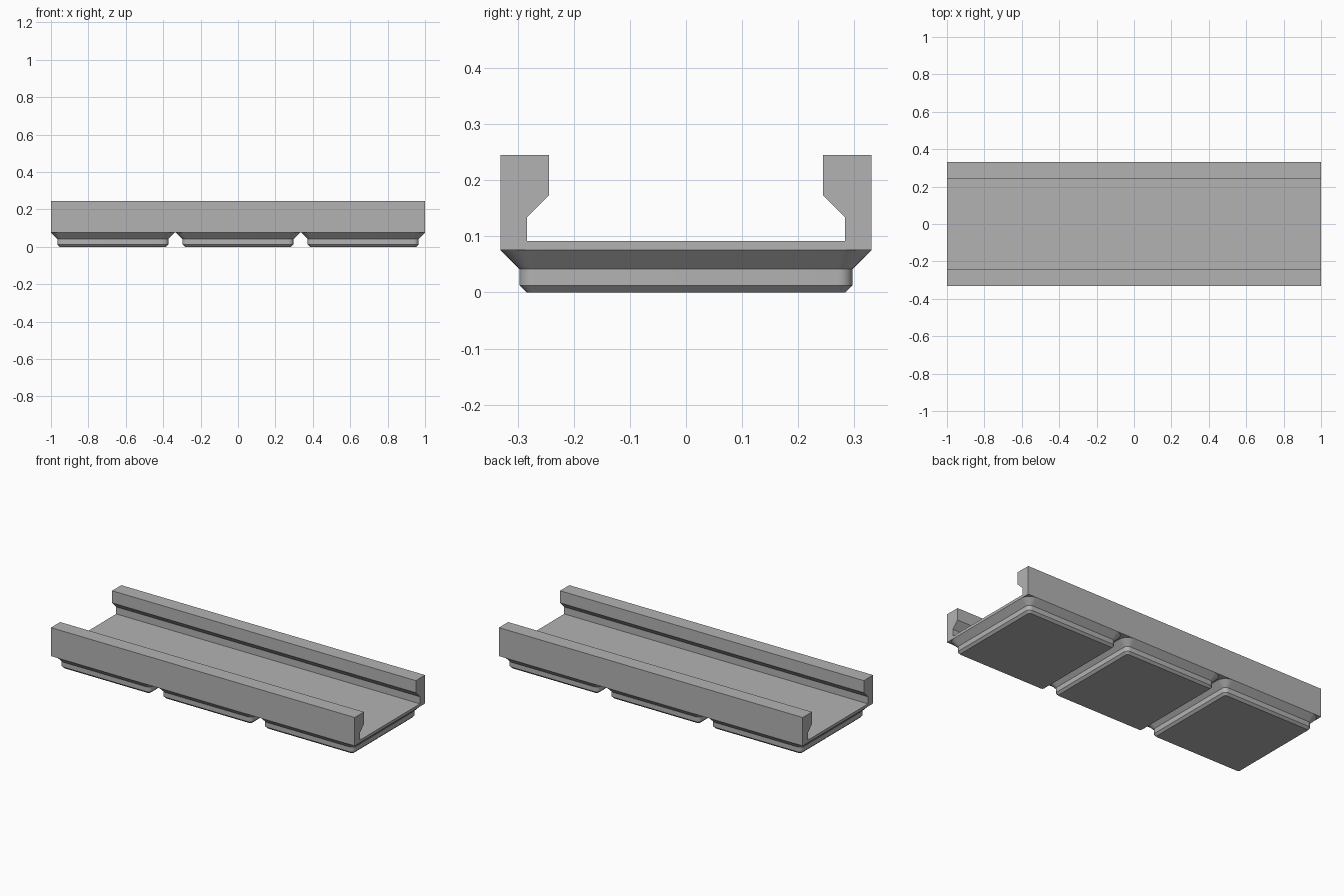
import bpy, bmesh, math

cube = bpy.data.objects.get("Cube")
if cube:
    bpy.data.objects.remove(cube, do_unlink=True)

LENGTH = 2.0
UNIT = LENGTH / 125.5       # one millimetre in model units
PITCH = 42 * UNIT           # spacing of the feet
HALF = 20.75 * UNIT         # half width of the body
BASE_Z = 4.75 * UNIT        # height where the feet meet the body

grey = bpy.data.materials.new("plain grey")
grey.use_nodes = True
colour = (0.45, 0.45, 0.45, 1)
grey.diffuse_color = colour
grey.node_tree.nodes["Principled BSDF"].inputs["Base Color"].default_value = colour


def make_object(name, bm):
    bmesh.ops.recalc_face_normals(bm, faces=bm.faces)
    mesh = bpy.data.meshes.new(name)
    bm.to_mesh(mesh)
    bm.free()
    mesh.materials.append(grey)
    obj = bpy.data.objects.new(name, mesh)
    bpy.context.collection.objects.link(obj)
    return obj


def rounded_square(half, radius, steps=8):
    """Outline of a square with rounded corners, centred on the origin."""
    points = []
    for corner in range(4):
        middle = math.pi / 4 + corner * math.pi / 2
        cx = math.copysign(half - radius, math.cos(middle))
        cy = math.copysign(half - radius, math.sin(middle))
        for i in range(steps + 1):
            a = (corner + i / steps) * math.pi / 2
            points.append((cx + radius * math.cos(a), cy + radius * math.sin(a)))
    return points


# Channel: half of the cross-section, mirrored and extruded along x
half_profile = [(HALF, BASE_Z), (HALF, 0.245), (0.244, 0.245),
                (0.244, 0.173), (0.283, 0.134), (0.283, 0.092)]
profile = half_profile + [(-y, z) for y, z in reversed(half_profile)]
bm = bmesh.new()
section = bm.faces.new([bm.verts.new((-LENGTH / 2, y, z)) for y, z in profile])
extruded = bmesh.ops.extrude_face_region(bm, geom=[section], use_keep_orig=True)
moved = [g for g in extruded["geom"] if isinstance(g, bmesh.types.BMVert)]
bmesh.ops.translate(bm, verts=moved, vec=(LENGTH, 0, 0))
make_object("rail_channel", bm)

# Feet: stepped tapers lofted through rounded squares (height, inset, radius)
levels = [(0, 2.95, 0.8), (0.8, 2.15, 1.6), (2.6, 2.15, 1.6), (4.75, 0, 3.75)]
for name, column in (("right_foot", -1), ("middle_foot", 0), ("left_foot", 1)):
    bm = bmesh.new()
    rings = []
    for z, inset, radius in levels:
        outline = rounded_square(HALF - inset * UNIT, radius * UNIT)
        rings.append([bm.verts.new((x + column * PITCH, y, z * UNIT))
                      for x, y in outline])
    for low, high in zip(rings, rings[1:]):
        for i in range(len(low)):
            j = (i + 1) % len(low)
            bm.faces.new((low[i], low[j], high[j], high[i]))
    bm.faces.new(rings[0][::-1])
    bm.faces.new(rings[-1])
    foot = make_object(name, bm)
    bpy.ops.object.select_all(action="DESELECT")
    foot.select_set(True)
    bpy.context.view_layer.objects.active = foot
    bpy.ops.object.shade_smooth_by_angle(angle=math.radians(30))
